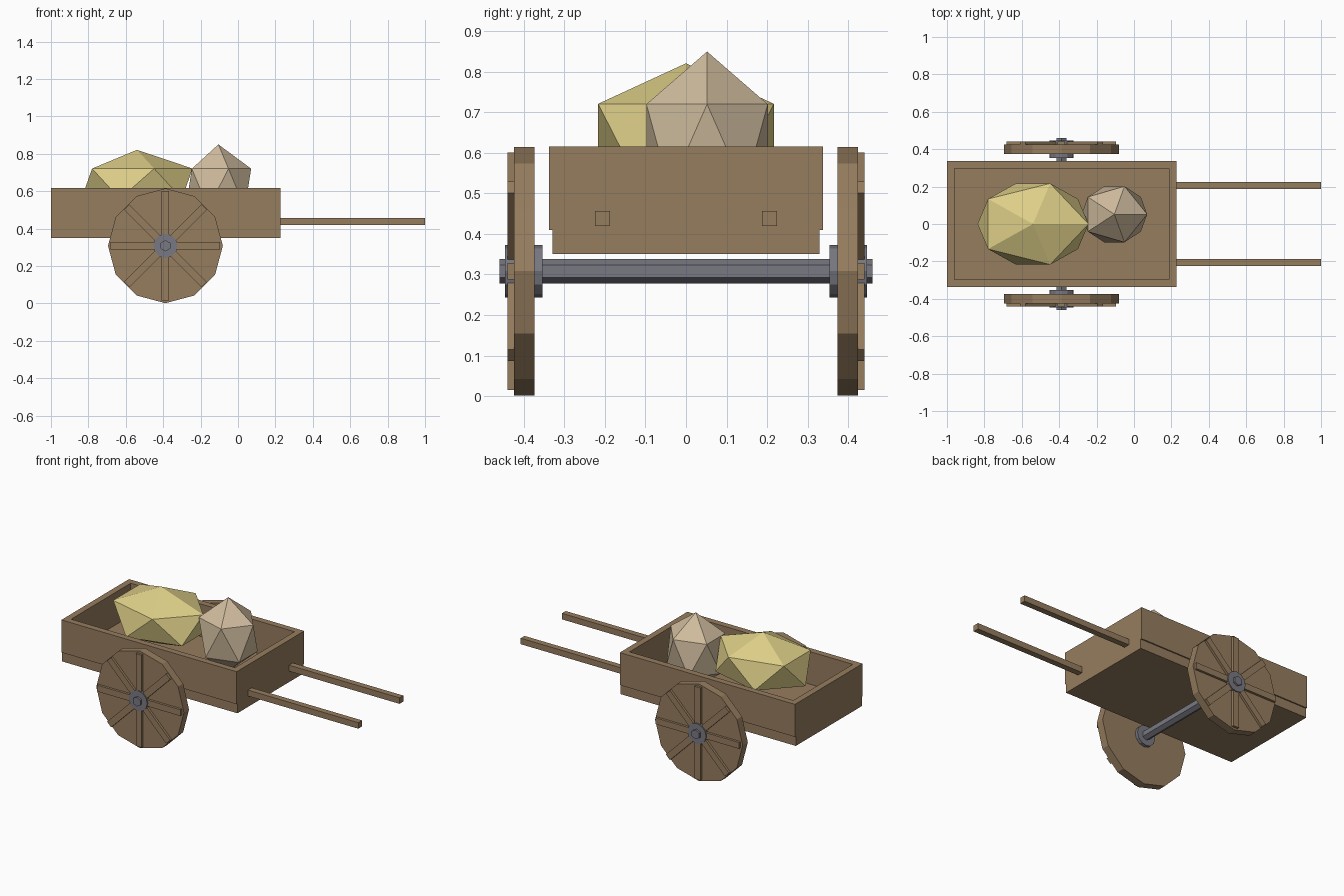
import bpy, bmesh, math
from mathutils import Matrix

if "Cube" in bpy.data.objects:
    bpy.data.objects.remove(bpy.data.objects["Cube"])


def material(name, color):
    m = bpy.data.materials.new(name)
    m.diffuse_color = (*color, 1)
    m.use_nodes = True
    m.node_tree.nodes["Principled BSDF"].inputs["Base Color"].default_value = m.diffuse_color
    return m


WOOD = material("brown wood", (0.305, 0.205, 0.114))
METAL = material("grey metal", (0.19, 0.19, 0.223))
YELLOW = material("yellow sack", (0.73, 0.62, 0.246))
TAN = material("tan sack", (0.63, 0.503, 0.342))


def finish(name, bm, mat):
    me = bpy.data.meshes.new(name)
    bm.to_mesh(me)
    bm.free()
    me.materials.append(mat)
    ob = bpy.data.objects.new(name, me)
    bpy.context.collection.objects.link(ob)
    return ob


def box(name, x, y, z, mat=WOOD):
    """Box from (min, max) ranges."""
    bm = bmesh.new()
    size = [r[1] - r[0] for r in (x, y, z)]
    mid = [(r[1] + r[0]) / 2 for r in (x, y, z)]
    bmesh.ops.create_cube(bm, size=1, matrix=Matrix.Translation(mid) @ Matrix.Diagonal((*size, 1)))
    return finish(name, bm, mat)


WX, WZ, WR = -0.388, 0.308, 0.307    # wheel centre and radius


def disc(name, sides, radius, y0, y1, mat):
    """Prism along y around the wheel centre, with a vertex at the top."""
    bm = bmesh.new()
    m = (Matrix.Translation((WX, (y0 + y1) / 2, WZ)) @ Matrix.Rotation(math.pi / 2, 4, 'X'))
    bmesh.ops.create_cone(bm, cap_ends=True, segments=sides, radius1=radius, radius2=radius,
                          depth=abs(y1 - y0), matrix=m)
    return finish(name, bm, mat)


def sack(name, centre, radii, mat):
    bm = bmesh.new()
    bmesh.ops.create_icosphere(bm, subdivisions=1, radius=1,
                               matrix=Matrix.Translation(centre) @ Matrix.Diagonal((*radii, 1)))
    return finish(name, bm, mat)


# Cart bed: floor, end panels, side panels
box("bed_floor", (-0.96, 0.187), (-0.33, 0.33), (0.35, 0.41))

for name, x0, x1 in (("rear_panel", -1.0, -0.96), ("front_panel", 0.187, 0.227)):
    # end panel outline steps in at the floor
    outline = [(-0.33, 0.35), (0.33, 0.35), (0.33, 0.41), (0.338, 0.41),
               (0.338, 0.616), (-0.338, 0.616), (-0.338, 0.41), (-0.33, 0.41)]
    bm = bmesh.new()
    face = bm.faces.new([bm.verts.new((x0, y, z)) for y, z in outline])
    ext = bmesh.ops.extrude_face_region(bm, geom=[face])
    bmesh.ops.translate(bm, vec=(x1 - x0, 0, 0),
                        verts=[g for g in ext["geom"] if isinstance(g, bmesh.types.BMVert)])
    bmesh.ops.recalc_face_normals(bm, faces=bm.faces)
    finish(name, bm, WOOD)

# Axle through both wheels
disc("axle", 6, 0.03, -0.46, 0.46, METAL)

for s, side in ((-1, "right"), (1, "left")):
    def span(a, b):
        return tuple(sorted((s * a, s * b)))

    box(side + "_side_panel", (-0.96, 0.187), span(0.298, 0.338), (0.41, 0.616))
    box(side + "_handle", (0.227, 1.0), span(0.187, 0.225), (0.419, 0.457))

    # Wheel, hub and raised spokes
    disc(side + "_wheel", 12, WR, *span(0.374, 0.425), WOOD)
    disc(side + "_hub", 12, 0.065, *span(0.354, 0.446), METAL)
    bm = bmesh.new()
    for k in range(4):
        m = (Matrix.Translation((WX, s * 0.430, WZ)) @ Matrix.Rotation(k * math.pi / 4, 4, 'Y')
             @ Matrix.Diagonal((0.04, 0.02, 0.585, 1)))
        bmesh.ops.create_cube(bm, size=1, matrix=m)
    finish(side + "_spokes", bm, WOOD)

# Load in the bed
sack("large_sack", (-0.54, 0, 0.64), (0.332, 0.255, 0.181), YELLOW)
sack("small_sack", (-0.105, 0.052, 0.615), (0.196, 0.176, 0.235), TAN)
